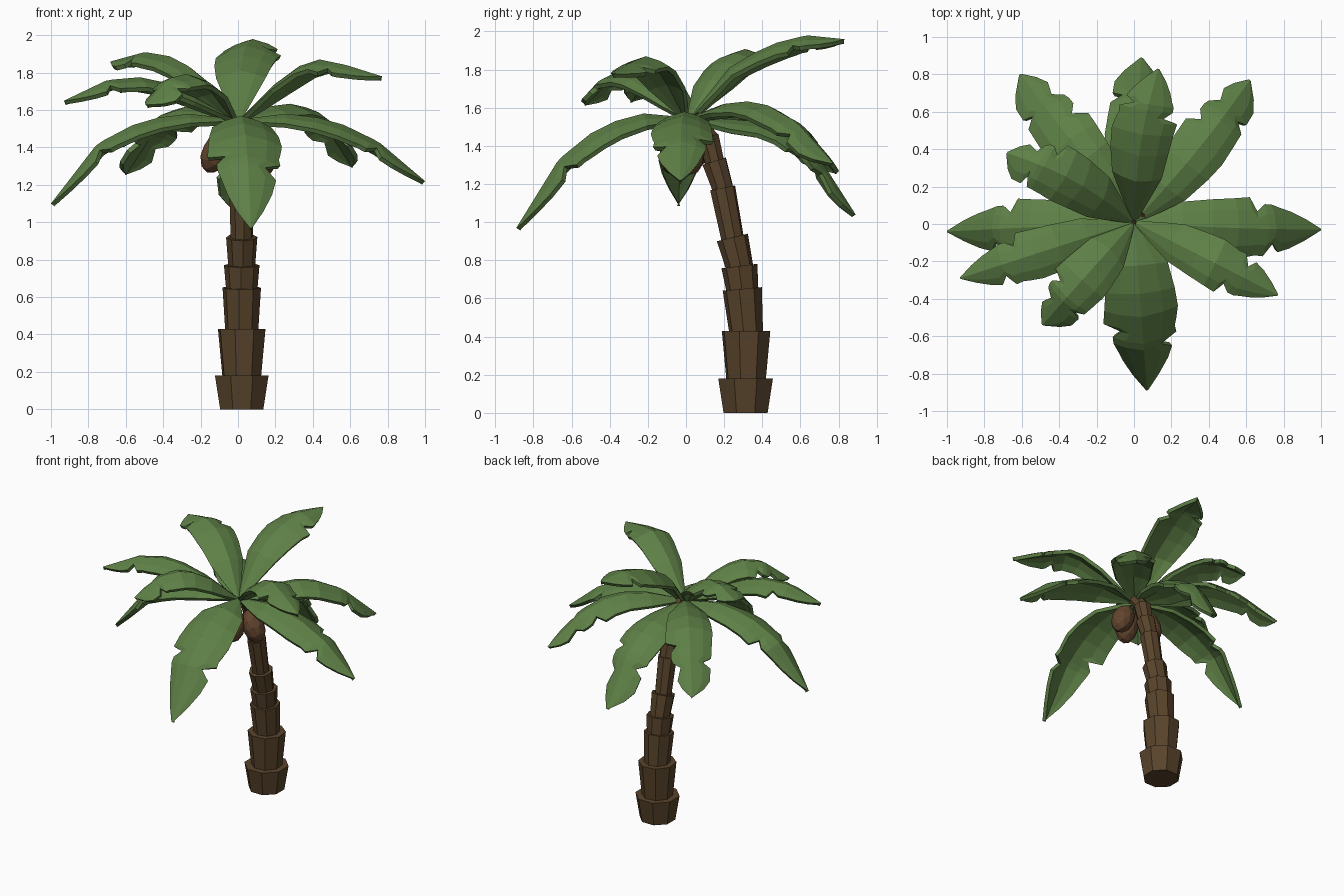
import bpy, bmesh, math
from mathutils import Vector, Matrix

cube = bpy.data.objects.get("Cube")
if cube:
    bpy.data.objects.remove(cube, do_unlink=True)


def material(name, rgb):
    m = bpy.data.materials.new(name)
    m.use_nodes = True
    m.diffuse_color = (*rgb, 1)
    m.node_tree.nodes["Principled BSDF"].inputs["Base Color"].default_value = (*rgb, 1)
    return m


LEAF = material("leaf green", (0.112, 0.216, 0.062))
BARK = material("bark brown", (0.098, 0.057, 0.024))
NUT = material("coconut brown", (0.125, 0.06, 0.028))


def add_object(name, bm, mat):
    bmesh.ops.recalc_face_normals(bm, faces=bm.faces)
    mesh = bpy.data.meshes.new(name)
    bm.to_mesh(mesh)
    bm.free()
    mesh.materials.append(mat)
    ob = bpy.data.objects.new(name, mesh)
    bpy.context.collection.objects.link(ob)
    return ob


def tilt_to(axis):
    return Vector((0, 0, 1)).rotation_difference(axis).to_matrix().to_4x4()


# Trunk: stacked eight-sided collars, each flaring upward (y, z, bottom r, top r)
COLLARS = [(.31, 0, .125, .155), (.315, .18, .105, .132), (.315, .43, .088, .104),
           (.295, .65, .082, .095), (.28, .77, .07, .084), (.243, .92, .06, .068),
           (.192, 1.18, .056, .068), (.148, 1.32, .053, .06), (.115, 1.45, .048, .045),
           (.03, 1.55, 0, 0)]
bm = bmesh.new()
for i, (lower, upper) in enumerate(zip(COLLARS, COLLARS[1:])):
    start = Vector((.02, lower[0], lower[1]))
    end = Vector((.02, upper[0], upper[1]))
    axis = (end - start).normalized()
    if i:
        start -= axis * .03  # tuck the foot into the collar below
    turn = tilt_to(axis) if i > 1 else Matrix()
    spin = Matrix.Rotation(math.pi / 8 + i * .12, 4, 'Z')
    bmesh.ops.create_cone(bm, cap_ends=True, segments=8, radius1=lower[2], radius2=lower[3],
                          depth=(end - start).length,
                          matrix=Matrix.Translation((start + end) / 2) @ turn @ spin)
add_object("trunk", bm, BARK)

# Coconuts: faceted egg shapes hanging below the crown, tops leaning together
for side, x, y, z in (("right", -.115, .03, 1.375), ("left", .115, .02, 1.36), ("front", .01, -.06, 1.37)):
    bm = bmesh.new()
    lean = tilt_to(Vector((-x * 4, .05 - y * 4, 1)))
    bmesh.ops.create_icosphere(bm, subdivisions=2, radius=.078,
                               matrix=Matrix.Translation((x, y, z)) @ lean @ Matrix.Diagonal((1, 1, 1.55, 1)))
    add_object(side + "_coconut", bm, NUT)

# Leaf outlines: position along the rib, then relative width of each half (torn edges)
BODY = [(0, .1, .1), (.12, .5, .46), (.25, .86, .82), (.42, 1, .96), (.56, 1.05, 1.03)]
POINTED = BODY + [(.64, .97, 1.08), (.67, .92, .6), (.72, .95, .85), (.76, .5, .84),
                  (.8, .8, .74), (.86, .66, .6), (.93, .38, .36), (1, .03, .03)]
BLUNT = BODY + [(.64, 1, 1.06), (.68, .98, .6), (.73, .95, .85), (.77, .93, .85), (.8, .55, .78),
                (.83, .88, .45), (.9, .84, .6), (.95, .55, .4), (1, .05, .05)]


def leaf(name, tip, heights, width, flip=1, bow=0, outline=POINTED):
    """Arched blade on a rib from the crown to the tip, passing through three heights."""
    tip = Vector(tip)
    flat = Vector((tip.x, tip.y, 0)).normalized()
    across = Vector((-flat.y, flat.x, 0))
    root = Vector((0, .01, 1.55)) + flat * .01
    levels = [root.z, *heights, tip.z]

    def rib(t):
        k = min(int(t * 4), 3)
        p = root.lerp(tip, t)
        p.z = levels[k] + (levels[k + 1] - levels[k]) * (t * 4 - k)
        return p + across * bow * math.sin(math.pi * t)

    bm = bmesh.new()
    rows = []
    for t, a, b in outline:
        p = rib(t)
        along = (rib(min(t + .08, 1)) - rib(max(t - .08, 0))).normalized()
        up = along.cross(across).normalized()
        if up.z < 0:
            up.negate()
        row = []
        for side, drop in ((1, .4), (.6, .18), (0, 0), (-.6, .18), (-1, .4)):
            w = width * (a if side > 0 else b)
            row.append(bm.verts.new(p + across * side * flip * w - up * drop * w))
        rows.append(row)
    for r, s in zip(rows, rows[1:]):
        for k in range(4):
            bm.faces.new((r[k], r[k + 1], s[k + 1], s[k]))
    ob = add_object(name, bm, LEAF)
    # Keep the top of every blade facing up before thickening downward
    if sum(f.normal.z * f.area for f in ob.data.polygons) < 0:
        ob.data.flip_normals()
    thick = ob.modifiers.new("thickness", 'SOLIDIFY')
    thick.thickness = .025
    thick.offset = -1


# Lower ring of drooping leaves
leaf("front_leaf", (.07, -.89, .97), (1.57, 1.51, 1.33), .19)
leaf("left_leaf", (1, -.03, 1.22), (1.58, 1.55, 1.43), .155, -1, -.01)
leaf("back_left_leaf", (.62, .77, 1.31), (1.62, 1.64, 1.53), .145, -1, -.02, BLUNT)
leaf("back_leaf", (.04, .89, 1.04), (1.54, 1.52, 1.38), .16, 1, .01, BLUNT)
leaf("back_right_leaf", (-.61, .8, 1.27), (1.61, 1.63, 1.5), .155, 1, 0, BLUNT)
leaf("right_leaf", (-1, -.04, 1.1), (1.58, 1.55, 1.42), .145, 1, 0)

# Upper ring of rising leaves
leaf("upper_left_leaf", (.77, -.38, 1.78), (1.74, 1.88, 1.84), .13)
leaf("upper_back_leaf", (.13, .83, 1.96), (1.81, 1.93, 1.98), .16, 1, .03)
leaf("upper_back_right_leaf", (-.68, .38, 1.86), (1.75, 1.88, 1.91), .145, 1, -.04, BLUNT)
leaf("upper_right_leaf", (-.93, -.29, 1.65), (1.68, 1.78, 1.76), .13)
leaf("upper_front_right_leaf", (-.49, -.54, 1.63), (1.71, 1.8, 1.77), .14, 1, 0, BLUNT)
